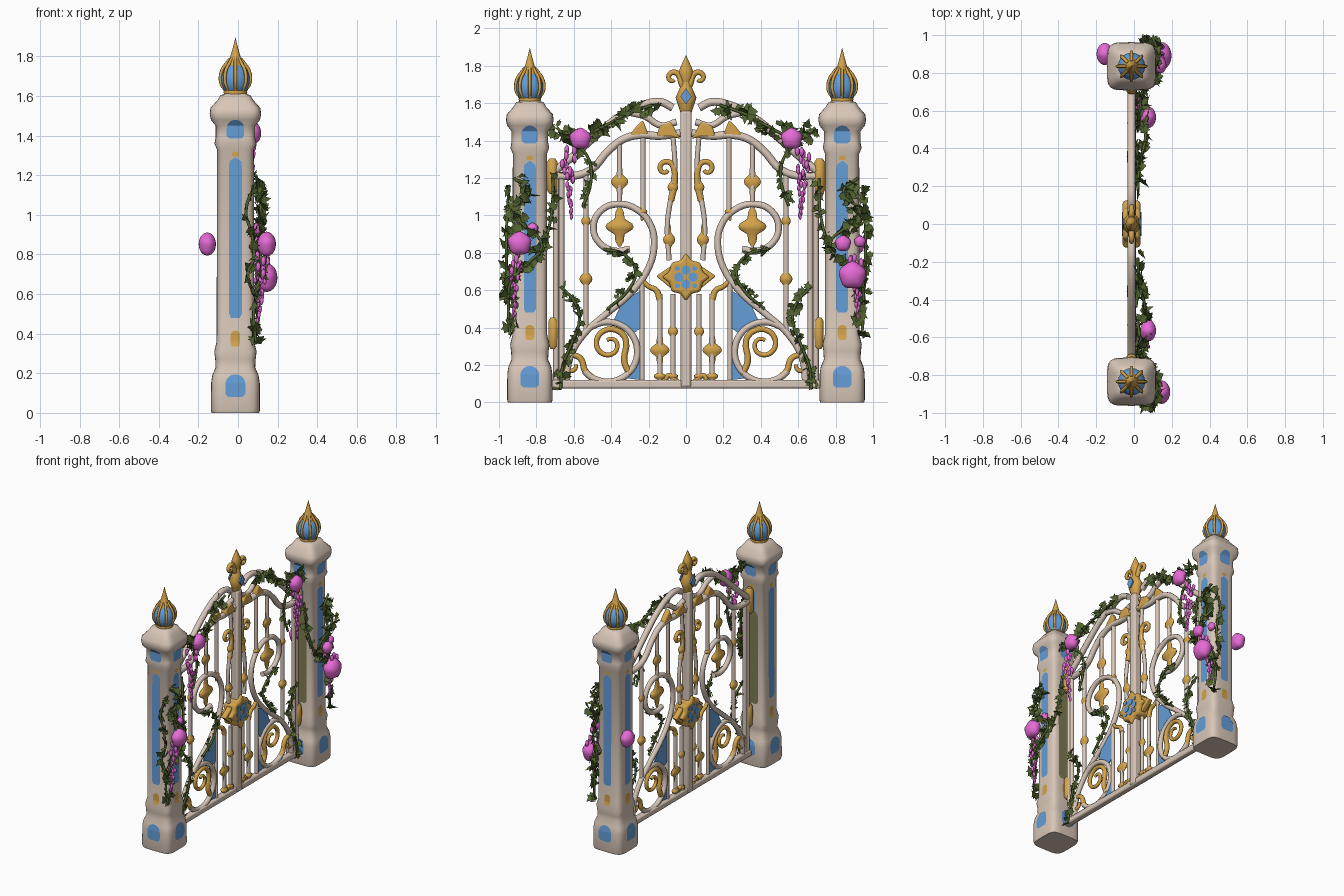
import bpy, bmesh, math, random
from mathutils import Vector, Matrix

random.seed(7)
if "Cube" in bpy.data.objects:
    bpy.data.objects.remove(bpy.data.objects["Cube"])
CX, PY = -0.013, 0.835        # gate plane and pillar offset
SIDES = (("right", 1), ("left", -1))


def material(name, rgb):
    m = bpy.data.materials.new(name)
    m.use_nodes = True
    m.diffuse_color = (*rgb, 1)
    m.node_tree.nodes["Principled BSDF"].inputs["Base Color"].default_value = (*rgb, 1)
    return m


STONE = material("warm stone", (0.69, 0.57, 0.48))
GOLD = material("gold", (0.66, 0.37, 0.07))
BLUE = material("blue", (0.13, 0.34, 0.68))
GREEN = material("leaf green", (0.085, 0.13, 0.03))
MOSS = material("moss olive", (0.21, 0.20, 0.08))
PINK = material("pink", (0.82, 0.15, 0.69))


def add_object(name, data, mat, angle=50):
    ob = bpy.data.objects.new(name, data)
    bpy.context.collection.objects.link(ob)
    data.materials.append(mat)
    bpy.context.view_layer.objects.active = ob
    bpy.ops.object.select_all(action='DESELECT')
    ob.select_set(True)
    if ob.type == 'CURVE':
        bpy.ops.object.convert(target='MESH')
    bpy.ops.object.shade_smooth_by_angle(angle=math.radians(angle))
    return ob


def from_bmesh(name, bm, mat, angle=50):
    bmesh.ops.recalc_face_normals(bm, faces=bm.faces)
    me = bpy.data.meshes.new(name)
    bm.to_mesh(me)
    bm.free()
    return add_object(name, me, mat, angle)


def tubes(name, paths, r, mat, taper=False):
    """Round bars through 3D points."""
    cu = bpy.data.curves.new(name, 'CURVE')
    cu.dimensions, cu.bevel_depth, cu.bevel_resolution = '3D', r, 2
    cu.resolution_u, cu.use_fill_caps = 5, True
    for path in paths:
        sp = cu.splines.new('BEZIER')
        sp.bezier_points.add(len(path) - 1)
        for i, (bp, p) in enumerate(zip(sp.bezier_points, path)):
            bp.co = p
            bp.handle_left_type = bp.handle_right_type = 'AUTO'
            bp.radius = 1 - 0.45 * i / len(path) if taper else 1
    add_object(name, cu, mat)


def gate(paths):
    """Half-gate (u, z) paths to both leaves."""
    return [[(CX, s * u, z) for u, z in p] for p in paths for _, s in SIDES]


def spiral(u, z, r0, r1, a0, a1, n=12):
    out = []
    for i in range(n + 1):
        t = i / n
        a, r = math.radians(a0 + (a1 - a0) * t), r0 + (r1 - r0) * t
        out.append((u + r * math.cos(a), z + r * math.sin(a)))
    return out


def loft(bm, rings):
    vs = [[bm.verts.new(p) for p in ring] for ring in rings]
    for a, b in zip(vs, vs[1:]):
        for i in range(len(a)):
            j = (i + 1) % len(a)
            bm.faces.new((a[i], a[j], b[j], b[i]))
    bm.faces.new(vs[0][::-1])
    bm.faces.new(vs[-1])


def ring(x, y, z, rx, ry, n, power=1.0):
    f = lambda c: math.copysign(abs(c) ** power, c)
    return [(x + rx * f(math.cos(k * math.tau / n)), y + ry * f(math.sin(k * math.tau / n)), z)
            for k in range(n)]


def spindles(name, items, shape, mat, n=10, flat=1.0):
    """Turned ornaments: items are (y, z, radius, half height)."""
    bm = bmesh.new()
    for y, z, r, h in items:
        loft(bm, [ring(CX, y, z + t * h, k * r * flat, k * r, n) for t, k in shape])
    from_bmesh(name, bm, mat)


def both(items):
    return [(s * i[0], *i[1:]) for i in items for _, s in SIDES]


def plates(name, outlines, depth, mat, bevel=0.0):
    bm = bmesh.new()
    for pts, x in outlines:
        f = bm.faces.new([bm.verts.new((x - depth / 2, y, z)) for y, z in pts])
        g = bmesh.ops.extrude_face_region(bm, geom=[f])["geom"]
        bmesh.ops.translate(bm, vec=(depth, 0, 0), verts=[v for v in g if isinstance(v, bmesh.types.BMVert)])
    ob = from_bmesh(name, bm, mat, 35)
    if bevel:
        b = ob.modifiers.new("bevel", 'BEVEL')
        b.width, b.segments = bevel, 2


# Pillars: rounded-square shafts with conforming painted panels
PROFILE = [(0, .12), (.015, .124), (.15, .123), (.19, .117), (.23, .1), (.27, .102), (.31, .107), (.36, .095),
           (1.33, .093), (1.36, .106), (1.39, .1), (1.45, .1), (1.48, .124), (1.51, .13), (1.54, .126),
           (1.58, .09), (1.605, .075), (1.615, .04)]


def half_width(z):
    for (a, p), (b, q) in zip(PROFILE, PROFILE[1:]):
        if a <= z <= b:
            return p + (q - p) * (z - a) / (b - a)


def panels(name, cy, faces, specs, mat):
    bm = bmesh.new()
    for side in faces:
        rot = Matrix.Rotation(side * math.pi / 2, 3, 'Z')
        for z0, z1, w in specs:
            prev = None
            for i in range(41):
                z = z0 + (z1 - z0) * i / 40
                arch = max(0, 1 - (z1 - z) / w)
                ww = w * max(.1, min(math.sqrt(1 - arch * arch), .7 + (z - z0) / .05))
                row = [bm.verts.new(rot @ Vector((half_width(z) + .003, k * ww, z)) + Vector((CX, cy, 0)))
                       for k in (-1, 1)]
                if prev:
                    bm.faces.new((prev[0], prev[1], row[1], row[0]))
                prev = row
    from_bmesh(name, bm, mat)


ORB = [(-1, .5), (-.75, .8), (-.3, 1), (.1, 1), (.5, .85), (.85, .55), (1, .2)]
RIBS = [(.045, 1.605), (.052, 1.63), (.071, 1.66), (.076, 1.695), (.066, 1.735), (.045, 1.765), (.025, 1.79)]
for side, s in SIDES:
    cy = s * PY
    inner = 2 + s             # face index turned toward the gate
    bm = bmesh.new()
    loft(bm, [ring(CX, cy, z, h, h * .98, 40, 0.42) for z, h in PROFILE])
    from_bmesh(side + "_pillar", bm, STONE)
    panels(side + "_pillar_small_panels", cy, range(4), [(.08, .195, .05), (1.385, 1.48, .044)], BLUE)
    panels(side + "_pillar_tall_panels", cy, [0, 2, 2 - s], [(.48, 1.29, .032)], BLUE)
    panels(side + "_pillar_inner_panel", cy, [inner], [(1.12, 1.29, .032)], BLUE)
    panels(side + "_pillar_moss", cy, [inner], [(.45, 1.14, .055)], MOSS)
    panels(side + "_pillar_gold_marks", cy, range(4), [(.335, .415, .024), (1.295, 1.32, .02)], GOLD)
    spindles(side + "_finial_orb", [(cy, 1.69, .072, .08)], ORB, BLUE, 20)
    spindles(side + "_finial_spike", [(cy, 1.825, .044, .07)],
             [(-1, 1), (-.75, .9), (-.4, .6), (0, .42), (.5, .2), (1, .02)], GOLD, 12)
    spindles(side + "_finial_collar", [(cy, 1.62, .06, .02)], [(-1, .9), (0, 1), (1, .85)], GOLD, 16)
    tubes(side + "_finial_ribs", [[(CX + r * math.cos(a), cy + r * math.sin(a), z) for r, z in RIBS]
                                  for a in [k * math.tau / 8 for k in range(8)]], .0085, GOLD)

# Gate frame
OUTER = [(.07, 1.575), (.13, 1.605), (.22, 1.595), (.36, 1.525), (.5, 1.41), (.6, 1.32), (.71, 1.23)]
INNER = [(.03, 1.44), (.14, 1.425), (.24, 1.43), (.33, 1.41), (.42, 1.34), (.5, 1.25), (.58, 1.215), (.7, 1.21)]
S_CURVE = [(.3, .82), (.38, .81), (.46, .85), (.495, .93), (.46, 1.02), (.37, 1.06), (.26, 1.03), (.19, .95),
           (.17, .85), (.2, .72), (.3, .58), (.43, .47), (.55, .36), (.62, .24), (.64, .1)]
plates("bottom_rail", [([(-.73, .075), (.73, .075), (.73, .12), (-.73, .12)], CX)], .045, STONE, .01)
plates("center_post", [([(-.029, .08), (.029, .08), (.029, 1.56), (-.029, 1.56)], CX)], .06, STONE, .012)
tubes("gate_arches", gate([OUTER, INNER]), .021, STONE)
tubes("gate_stiles", gate([[(.695, .09), (.695, 1.25)], [(.665, .09), (.665, 1.23)]]), .015, STONE)
tubes("gate_scrolls", gate([S_CURVE, spiral(.42, .27, .16, .16, 60, 320, 14),
                            [(.05, 1.5), (.13, 1.48), (.22, 1.53), (.3, 1.55)]]), .018, STONE)
tubes("gate_bars", gate([[(.235, .1), (.235, .64)], [(.23, 1.43), (.23, 1.02)], [(.355, 1.4), (.355, 1.04)],
                         [(.535, .38), (.535, 1.24)], [(.14, .1), (.14, .58)], [(.07, .1), (.07, .58)],
                         [(.07, 1.43), (.06, 1.25), (.08, 1.1), (.1, .95), (.09, .76)]]), .0135, STONE)

# Gold scrolls and turned ornaments
tubes("gold_scrolls", gate([
    [(.3, .15), (.33, .22), (.32, .32)] + spiral(.41, .31, .09, .025, 150, -300),
    [(.5, .13), (.54, .17)] + spiral(.61, .2, .058, .02, 150, -190, 10),
    [(.08, 1.08), (.06, 1.18)] + spiral(.11, 1.25, .045, .015, 180, -150, 8),
    [(.14, .55), (.16, .6), (.2, .62), (.24, .66)], [(.04, .1)] + spiral(.09, .12, .03, .01, 180, -90, 6)]),
    .0175, GOLD, True)
SPEAR = [(-1, .1), (-.75, .3), (-.4, .35), (-.15, .9), (0, 1), (.15, .9), (.4, .35), (.75, .3), (1, .1)]
spindles("gold_diamonds", both([(.355, .94, .075, .105), (.14, .28, .052, .09), (.355, 1.18, .046, .1)]),
         SPEAR, GOLD, 12, .34)
spindles("gold_bar_collars", both([(.535, .66, .036, .09), (.535, .97, .026, .08), (.09, .87, .034, .09),
                                   (.07, .38, .028, .08), (.07, 1.15, .03, .08), (.235, 1.02, .03, .05),
                                   (.14, .14, .034, .05), (.07, .14, .03, .04)]), SPEAR, GOLD, 10, .65)
plates("gold_fans", [([(s * u, z) for u, z in ((.03, 1.41), (.08, 1.42), (.16, 1.42), (.14, 1.48), (.08, 1.5))], CX)
                     for _, s in SIDES], .045, GOLD, .01)
plates("gold_corners", [([(s * u, z) for u, z in ((.2, 1.43), (.31, 1.42), (.27, 1.47), (.23, 1.51))], CX)
                        for _, s in SIDES], .04, GOLD, .01)
spindles("gold_hinges", both([(.715, 1.21, .03, .095), (.71, .37, .026, .085)]),
         [(-1, .5), (-.8, .95), (0, 1), (.8, .95), (1, .5)], GOLD, 14)

# Blue corner panels around the lower rings
corners = [[(.24, .6)] + [(.24, .4)] + spiral(.42, .27, .16, .16, 145, 100, 5) + [(.34, .54)],
           [(.24, .12)] + spiral(.42, .27, .16, .16, 240, 188, 5) + [(.24, .26)]]
plates("blue_corner_panels", [([(s * u, z) for u, z in c], CX) for c in corners for _, s in SIDES], .009, BLUE)

# Centre rosette
ROSE = [(1, 0), (.68, .22), (.6, .6), (.22, .68)]
star = []
for k in range(4):
    c, s = math.cos(k * math.pi / 2), math.sin(k * math.pi / 2)
    star += [(.13 * (c * p - s * q), .67 + .13 * (s * p + c * q)) for p, q in ROSE]
plates("center_rosette", [(star, CX)], .095, GOLD, .014)
plates("rosette_arms", [([(s * u, z) for u, z in ((.08, .61), (.16, .675), (.08, .73))], CX) for _, s in SIDES],
       .04, GOLD, .008)
petals = [[(p[0] + .038 * math.cos(math.radians(a)), p[1] + .038 * math.sin(math.radians(a)))
           for p in spiral(0, .67, .025, .025, 0, 340, 14)] for a in (0, 90, 180, 270)]
plates("rosette_petals", [(p, CX + k * .0475) for p in petals for k in (-1, 1)], .008, BLUE)
plates("rosette_corner_dots", [(spiral(.046 * i, .67 + .046 * j, .013, .013, 0, 330, 11), CX + k * .0475)
                               for i in (-1, 1) for j in (-1, 1) for k in (-1, 1)], .008, BLUE)

# Crest on the centre post
spindles("crest_spear", [(0, 1.765, .04, .09)], [(-1, .5), (-.5, .6), (0, 1), (.3, .75), (1, .03)], GOLD, 12, .8)
spindles("crest_base", [(0, 1.63, .056, .085)], [(-1, .5), (-.5, .75), (0, 1), (.5, .65), (1, .4)], GOLD, 12, .8)
tubes("crest_curls", gate([[(.0, 1.66), (.025, 1.71)] + spiral(.07, 1.735, .036, .012, 170, -130, 8)]),
      .0175, GOLD, True)
plates("crest_diamonds", [([(-.03, 1.635), (0, 1.595), (.03, 1.635), (0, 1.68)], CX + k * .044)
                          for k in (-1, 1)], .009, BLUE)

# Climbing ivy: stems with scattered lobed leaves
LEAF = [(.15, .42), (.45, .3), (.5, .52), (.68, .18)]


def ivy(name, path, count, spread, size):
    pts = [Vector(p) for p in path]
    tubes(name + "_stem", [pts], .008, GREEN)
    bm = bmesh.new()
    for i in range(count):
        t = (i + random.random()) / count * (len(pts) - 1)
        k = min(int(t), len(pts) - 2)
        pos = pts[k].lerp(pts[k + 1], t - k)
        pos += Vector([random.uniform(-1, 1) * spread * m for m in (.5, 1, 1)])
        sz = size * random.uniform(.7, 1.3)
        m = Matrix.Rotation(random.gauss(0, .6), 3, 'Z') @ Matrix.Rotation(random.gauss(0, .6), 3, 'Y') \
            @ Matrix.Rotation(random.uniform(0, math.tau), 3, 'X')
        put = lambda a, b, h: bm.verts.new(pos + m @ Vector((h * sz, b * sz, (a - .4) * sz)))
        base, tip = put(0, 0, 0), put(1.1, 0, -.1)
        for f in (-1, 1):
            bm.faces.new([base] + [put(a, f * b, .2 * b) for a, b in LEAF] + [tip])
    from_bmesh(name + "_leaves", bm, GREEN)


VINES = {
    "arch_ivy": ([(.02, .18, 1.59), (.03, .32, 1.54), (.06, .45, 1.47), (.06, .56, 1.42), (.05, .64, 1.42),
                  (.04, .69, 1.47)], 46, .035, .06),
    "bar_ivy": ([(.03, .6, 1.4), (.02, .52, 1.3), (.02, .51, 1.17), (.02, .55, 1.05)], 12, .025, .045),
    "pillar_ivy": ([(.09, .92, 1.2), (.11, .84, 1.12), (.115, .93, 1.02), (.115, .87, .95), (.11, .77, .84),
                    (.12, .84, .75), (.11, .93, .66), (.08, .95, .52), (.09, .94, .36)], 62, .038, .062),
    "outer_ivy": ([(.09, .945, 1.16), (.04, .955, 1.02), (.07, .96, .9), (.08, .96, .78), (.05, .96, .7),
                   (.09, .95, .58)], 20, .022, .055),
    "inner_ivy": ([(.09, .77, .8), (.06, .72, 1.0), (.04, .71, 1.2)], 13, .025, .05),
    "scroll_ivy": ([(.01, .44, .82), (.02, .33, .79), (.01, .27, .7), (.02, .31, .6), (.01, .42, .5)], 20, .022, .045),
    "stile_ivy": ([(.01, .67, .62), (.02, .59, .53), (.01, .57, .44), (.02, .61, .32), (.01, .66, .19),
                   (.02, .67, .07)], 26, .024, .048)}
for side, s in SIDES:
    for name, (path, count, spread, size) in VINES.items():
        ivy(side + "_" + name, [(x, s * y, z) for x, y, z in path], count, spread, size)

# Blossoms and hanging flower clusters
blooms = [(.075, .565, 1.41, .056), (.075, -.565, 1.41, .056), (.145, -.89, .85, .062), (.145, .89, .68, .072),
          (.14, .84, .85, .042), (-.155, .9, .85, .058), (.1, -.82, .93, .03), (.1, .93, .86, .03)]
for i, (x, y, z, r) in enumerate(blooms):
    bm = bmesh.new()
    bmesh.ops.create_uvsphere(bm, u_segments=20, v_segments=12, radius=r)
    for v in bm.verts:
        v.co *= 1 + .05 * math.cos(5 * math.atan2(v.co.y, v.co.z)) * min(1, math.hypot(v.co.y, v.co.z) / r)
    bmesh.ops.scale(bm, vec=(.75, 1, 1), verts=bm.verts)
    bmesh.ops.translate(bm, vec=(x, y, z), verts=bm.verts)
    from_bmesh("blossom_%d" % (i + 1), bm, PINK)

DROPS = {"gate": ((.05, .63, 1.34), (.05, .61, .98), 34), "pillar": ((.12, .91, .78), (.1, .92, .45), 26)}
for side, s in SIDES:
    for name, (a, b, count) in DROPS.items():
        bm = bmesh.new()
        for i in range(count):
            t = i / count
            w = .035 * (1 - t) ** 1.2 + .004
            p = Vector(a).lerp(Vector(b), t) + Vector([random.uniform(-w, w) for _ in "xyz"])
            p.y *= s
            mat = Matrix.Translation(p) @ Matrix.Diagonal((.8, .8, 1.6, 1))
            bmesh.ops.create_icosphere(bm, subdivisions=1, radius=.018 - .008 * t, matrix=mat)
        from_bmesh(side + "_" + name + "_flower_cluster", bm, PINK)
